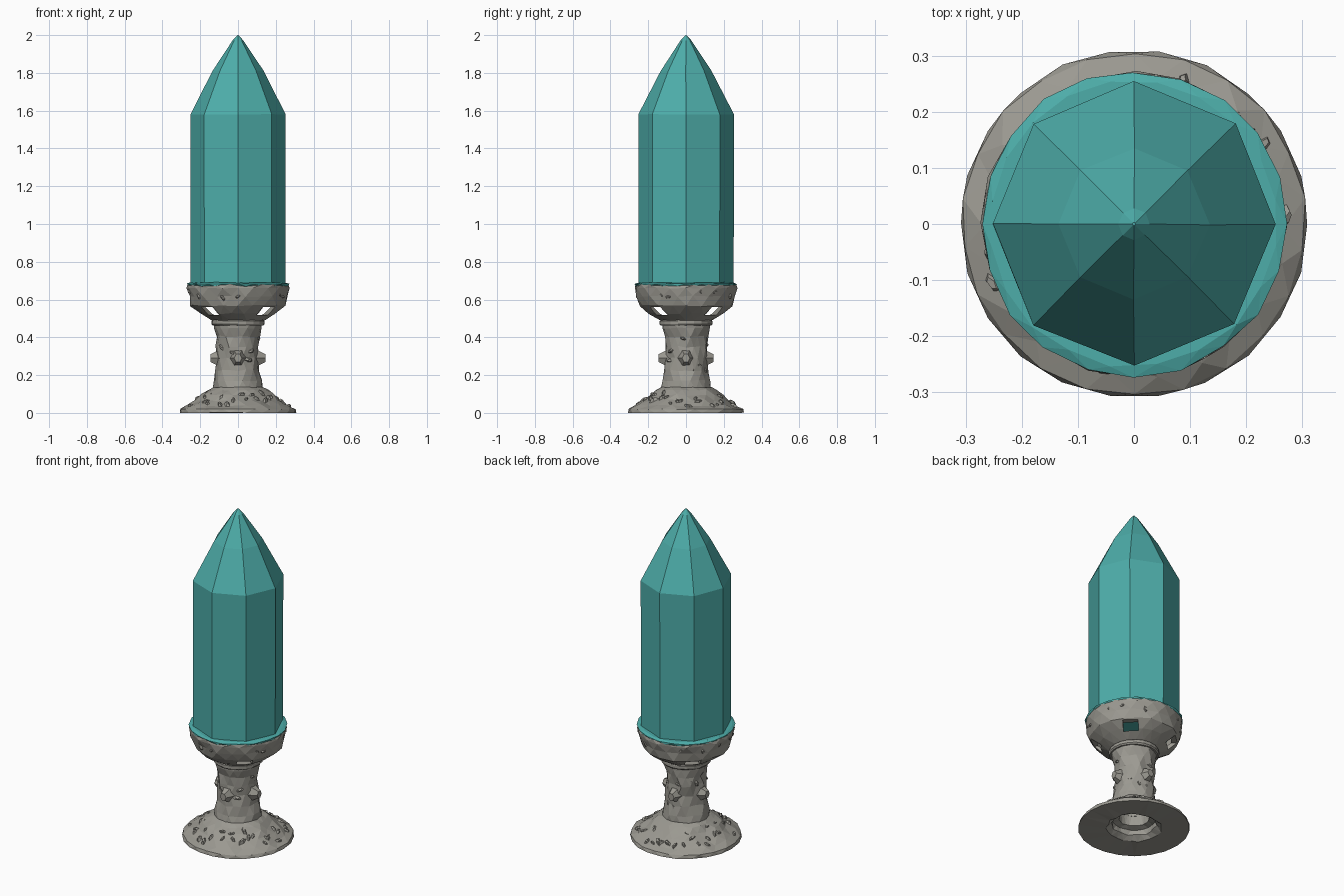
import bpy, bmesh, math, random
from mathutils import Matrix, Vector

if "Cube" in bpy.data.objects:
    bpy.data.objects.remove(bpy.data.objects["Cube"])

random.seed(7)


def material(name, rgb):
    m = bpy.data.materials.new(name)
    m.diffuse_color = (*rgb, 1)
    m.use_nodes = True
    m.node_tree.nodes["Principled BSDF"].inputs["Base Color"].default_value = m.diffuse_color
    return m


STONE = material("weathered stone", (0.33, 0.32, 0.285))
TEAL = material("teal crystal", (0.075, 0.42, 0.40))


def finish(bm, name, mat):
    bmesh.ops.recalc_face_normals(bm, faces=bm.faces[:])
    me = bpy.data.meshes.new(name)
    bm.to_mesh(me)
    bm.free()
    me.materials.append(mat)
    ob = bpy.data.objects.new(name, me)
    bpy.context.collection.objects.link(ob)
    return ob


def lathe(name, profile, sides, mat, loop=False, tri=True):
    """Turn (radius, height, roughness) rows around z; roughness shifts each vertex."""
    bm = bmesh.new()
    rows = []
    for i, (r, z, j) in enumerate(profile):
        row = []
        for k in range(sides):
            a = math.tau * (k + (0.5 * (i % 2) if tri else 0)) / sides
            a += random.uniform(-1, 1) * j * 4
            rr = r + random.uniform(-1, 1) * j
            zz = z + random.uniform(-1, 1) * j * 0.7
            row.append(bm.verts.new((rr * math.cos(a), rr * math.sin(a), max(zz, 0))))
        rows.append(row)
    n = len(rows)
    for i in range(n if loop else n - 1):
        p, q = rows[i], rows[(i + 1) % n]
        for k in range(sides):
            m = (k + 1) % sides
            if not tri:
                bm.faces.new((p[k], p[m], q[m], q[k]))
            elif i % 2 == 0:
                bm.faces.new((p[k], p[m], q[k]))
                bm.faces.new((p[m], q[m], q[k]))
            else:
                bm.faces.new((p[k], p[m], q[m]))
                bm.faces.new((p[k], q[m], q[k]))
    if not loop:
        for row in (rows[0], rows[-1]):
            bm.faces.new(row)
    return finish(bm, name, mat)


def radial(angle, r, z, tilt=0.0):
    """Local z points outward from the axis; tilt raises it towards +z."""
    return (Matrix.Rotation(angle, 4, 'Z') @ Matrix.Translation((r, 0, z))
            @ Matrix.Rotation(math.pi / 2 - tilt, 4, 'Y'))


# Flared foot with a rough hollow underneath
lathe("foot", [
    (0.310, 0.000, 0.002), (0.306, 0.020, 0.003), (0.268, 0.040, 0.008),
    (0.225, 0.068, 0.009), (0.190, 0.095, 0.009), (0.160, 0.122, 0.006),
    (0.135, 0.135, 0.003), (0.085, 0.135, 0.000), (0.085, 0.065, 0.004),
    (0.120, 0.055, 0.004), (0.122, 0.025, 0.006), (0.152, 0.000, 0.006)],
    22, STONE, loop=True)

# Hollow stem
lathe("stem", [
    (0.132, 0.125, 0.003), (0.125, 0.170, 0.006), (0.116, 0.225, 0.008),
    (0.110, 0.290, 0.008), (0.112, 0.350, 0.008), (0.114, 0.405, 0.007),
    (0.124, 0.450, 0.004), (0.128, 0.490, 0.000), (0.085, 0.490, 0.000),
    (0.085, 0.125, 0.000)], 16, STONE, loop=True)

# Ring between stem and cup
lathe("neck_ring", [
    (0.134, 0.462, 0.001), (0.140, 0.470, 0.001), (0.140, 0.486, 0.001),
    (0.134, 0.494, 0.001), (0.085, 0.494, 0.000), (0.085, 0.462, 0.000)],
    20, STONE, loop=True, tri=False)

# Cup holding the crystal
cup = lathe("cup", [
    (0.140, 0.490, 0.002), (0.200, 0.526, 0.005), (0.247, 0.568, 0.006),
    (0.260, 0.618, 0.006), (0.271, 0.660, 0.004), (0.268, 0.680, 0.003),
    (0.245, 0.678, 0.002), (0.236, 0.620, 0.000), (0.222, 0.572, 0.000),
    (0.165, 0.528, 0.000), (0.110, 0.505, 0.000), (0.100, 0.490, 0.000)],
    20, STONE, loop=True)

# Four diagonal openings through the cup wall
bm = bmesh.new()
for i in range(4):
    m = radial(math.pi / 4 + i * math.pi / 2, 0.215, 0.539)
    bmesh.ops.create_cube(bm, size=1, matrix=m @ Matrix.Diagonal((0.042, 0.085, 0.17, 1)))
cutter = finish(bm, "opening_cutter", STONE)
cutter.hide_render = True
mod = cup.modifiers.new("openings", 'BOOLEAN')
mod.operation, mod.object, mod.solver = 'DIFFERENCE', cutter, 'EXACT'
bpy.context.view_layer.objects.active = cup
bpy.ops.object.modifier_apply(modifier=mod.name)
bpy.data.objects.remove(cutter)

# Four faceted studs around the stem
bm = bmesh.new()
for i in range(4):
    bmesh.ops.create_cone(bm, cap_ends=True, segments=6, radius1=0.052, radius2=0.024,
                          depth=0.05, matrix=radial(i * math.pi / 2, 0.120, 0.290)
                          @ Matrix.Diagonal((1, 0.85, 1, 1)))
finish(bm, "stem_studs", STONE)


# Chipped flakes of stone lying on the surfaces
def flakes(name, count, start, end, tilt, size):
    bm = bmesh.new()
    for i in range(count):
        t = random.random()
        r = start[0] + (end[0] - start[0]) * t
        z = start[1] + (end[1] - start[1]) * t
        a = math.tau * (i + random.random()) / count
        s = random.uniform(0.7, 1.2) * size
        m = (radial(a, r, z, tilt) @ Matrix.Rotation(random.uniform(0, 6.28), 4, 'Z')
             @ Matrix.Rotation(random.uniform(-0.25, 0.25), 4, 'X')
             @ Matrix.Diagonal((s, s * 0.5, s * 0.35, 1)))
        bmesh.ops.create_cone(bm, cap_ends=True, segments=5, radius1=1, radius2=0.45,
                              depth=1.6, matrix=m)
    finish(bm, name, STONE)


flakes("foot_flakes", 44, (0.275, 0.036), (0.165, 0.112), 1.0, 0.026)
flakes("stem_flakes", 14, (0.113, 0.20), (0.113, 0.41), 0.0, 0.022)
flakes("cup_flakes", 12, (0.254, 0.60), (0.264, 0.65), -0.2, 0.022)

# Uneven crystal collar filling the cup mouth
lathe("crystal_collar", [
    (0.235, 0.645, 0.000), (0.268, 0.672, 0.002), (0.272, 0.683, 0.003),
    (0.255, 0.690, 0.003)], 20, TEAL)

# Eight-sided crystal shaft with a slightly bulging point
lathe("crystal", [
    (0.200, 0.595, 0.000), (0.252, 0.660, 0.000), (0.253, 1.580, 0.002),
    (0.134, 1.810, 0.003), (0.028, 1.972, 0.001), (0.003, 2.000, 0.000)],
    8, TEAL, tri=False)
